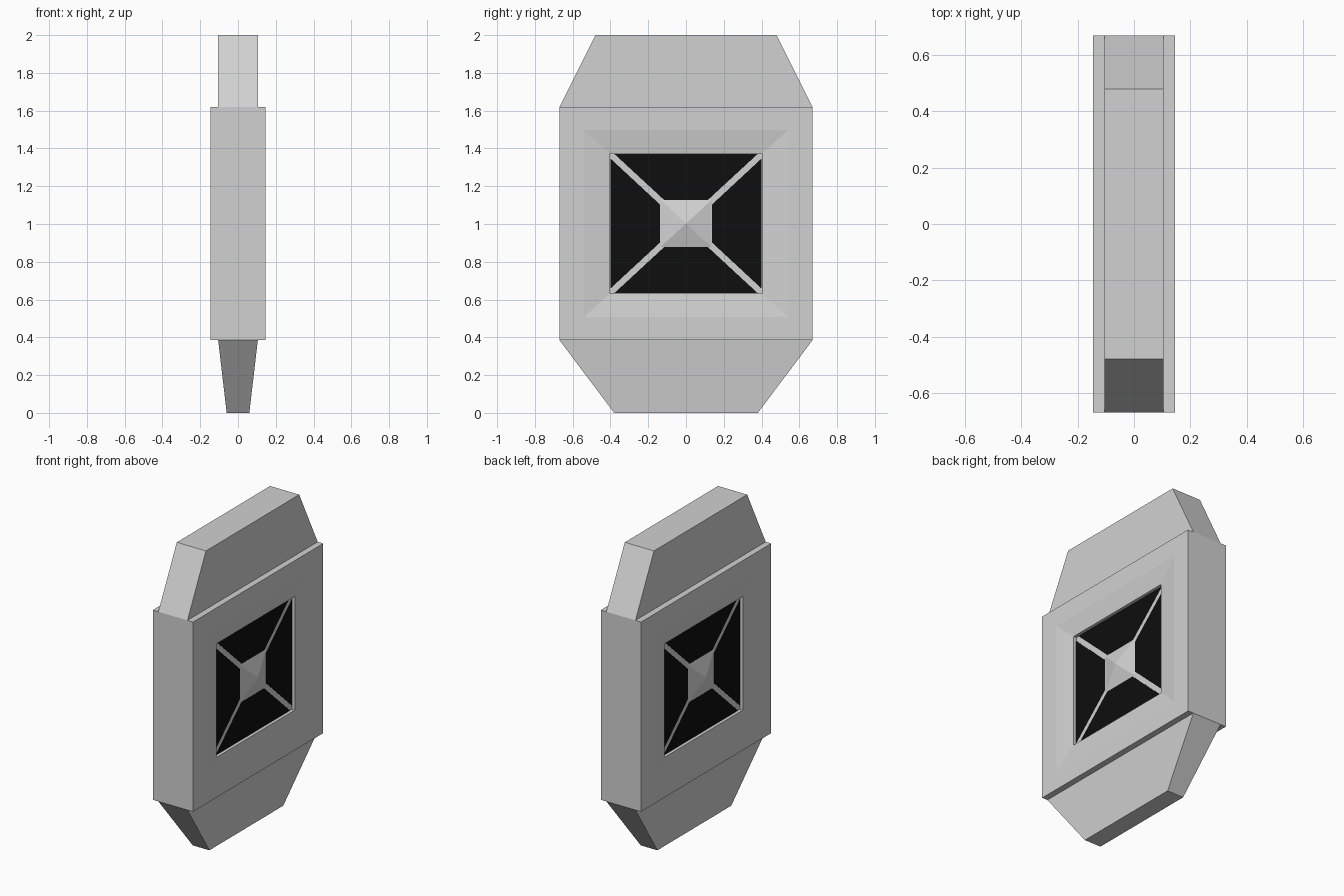
import bpy, bmesh

if "Cube" in bpy.data.objects:
    bpy.data.objects.remove(bpy.data.objects["Cube"])


def material(name, v):
    m = bpy.data.materials.new(name)
    m.diffuse_color = (v, v, v, 1)
    m.use_nodes = True
    m.node_tree.nodes["Principled BSDF"].inputs["Base Color"].default_value = m.diffuse_color
    return m


GREY = material("light grey", 0.64)
BLACK = material("black", 0.0044)


def make(name, rings, mat):
    """Skin a list of equal-length point rings and cap both ends."""
    bm = bmesh.new()
    loops = [[bm.verts.new(p) for p in ring] for ring in rings]
    n = len(loops[0])
    for a, b in zip(loops, loops[1:]):
        for i in range(n):
            j = (i + 1) % n
            bm.faces.new((a[i], a[j], b[j], b[i]))
    bm.faces.new(loops[0])
    bm.faces.new(loops[-1])
    bmesh.ops.remove_doubles(bm, verts=bm.verts, dist=0.0005)
    bmesh.ops.recalc_face_normals(bm, faces=bm.faces)
    me = bpy.data.meshes.new(name)
    bm.to_mesh(me)
    bm.free()
    me.materials.append(mat)
    ob = bpy.data.objects.new(name, me)
    bpy.context.collection.objects.link(ob)
    return ob


def level(z, hx, hy):
    return [(-hx, -hy, z), (hx, -hy, z), (hx, hy, z), (-hx, hy, z)]


def upright(x, hy, hz, zc=1.0025):
    return [(x, -hy, zc - hz), (x, hy, zc - hz), (x, hy, zc + hz), (x, -hy, zc + hz)]


# Tapered top and bottom pieces
make("top_cap", [level(1.62, 0.105, 0.67), level(2.0, 0.105, 0.48)], GREY)
make("bottom_cap", [level(0, 0.06, 0.38), level(0.385, 0.105, 0.67)], GREY)

# Body with dished frame, recess and small raised pyramid on both sides
side = [(0.145, 0.67, 0.6175), (0.145, 0.54, 0.495), (0.128, 0.402, 0.37),
        (0.107, 0.402, 0.37), (0.107, 0.135, 0.125), (0.143, 0.001, 0.001)]
rings = [upright(-x, hy, hz) for x, hy, hz in reversed(side)]
rings += [upright(x, hy, hz) for x, hy, hz in side]
make("body", rings, GREY)

# Black trapezoid panes in the recess, leaving diagonal bars between them
for sx, side_name in ((1, "right"), (-1, "left")):
    for s in (1, -1):
        end = "a" if s > 0 else "b"
        flat = [(-0.38, 0.369), (0.38, 0.369), (0.116, 0.125), (-0.116, 0.125)]
        tall = [(-0.345, 0.401), (0.345, 0.401), (0.10, 0.137), (-0.10, 0.137)]
        for kind, pts in (("level_pane", [(u, s * v) for u, v in flat]),
                          ("upright_pane", [(s * v, u) for u, v in tall])):
            make(f"{kind}_{side_name}_{end}",
                 [[(sx * x, y, 1.0025 + z) for y, z in pts] for x in (0.105, 0.109)], BLACK)
